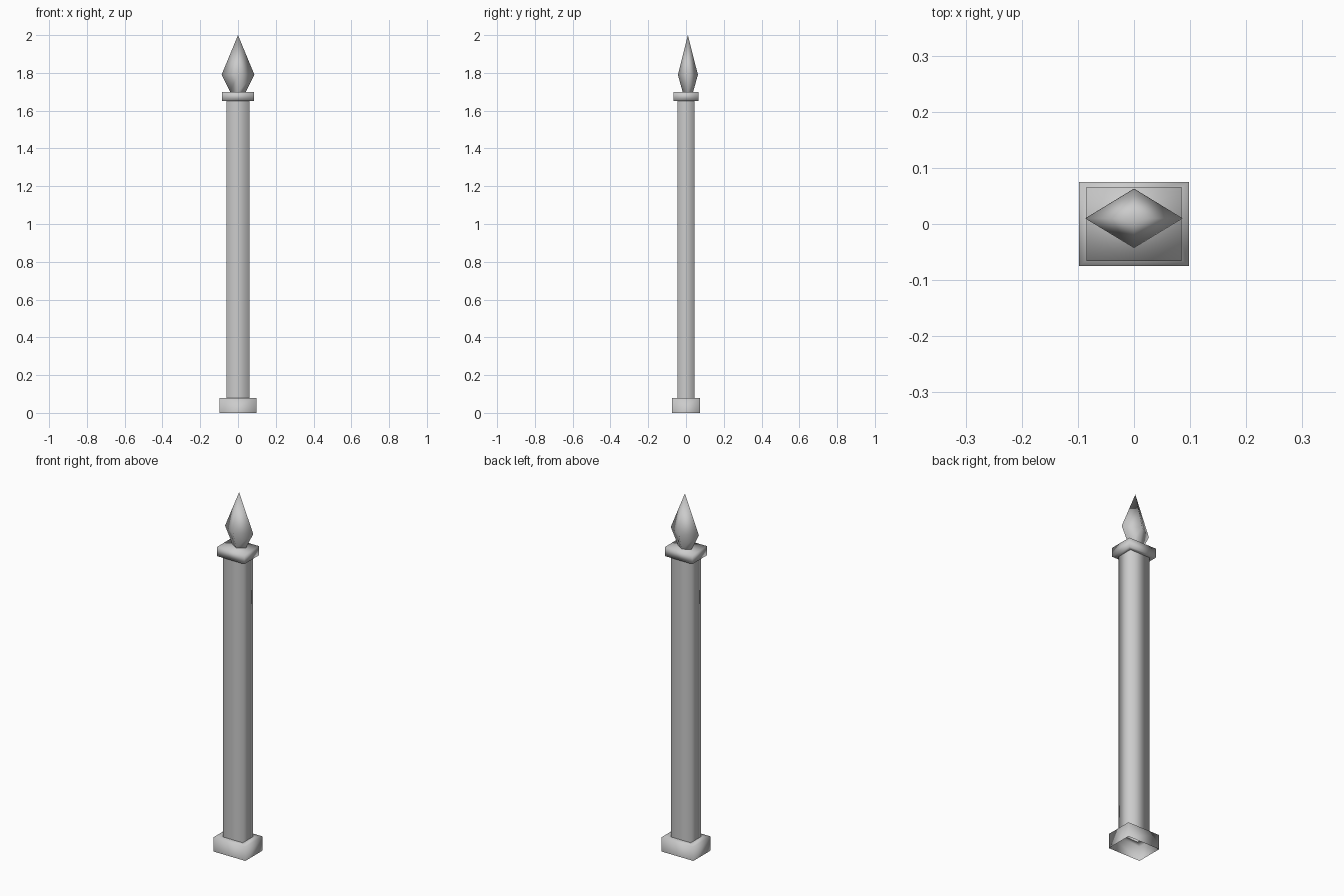
import bpy
import bmesh

cube = bpy.data.objects.get("Cube")
if cube:
    bpy.data.objects.remove(cube, do_unlink=True)

grey = bpy.data.materials.new("grey_metal")
grey.use_nodes = True
colour = (0.6, 0.6, 0.6, 1)
grey.diffuse_color = colour
grey.node_tree.nodes["Principled BSDF"].inputs["Base Color"].default_value = colour

RECTANGLE = [(-1, -1), (1, -1), (1, 1), (-1, 1)]
DIAMOND = [(0, -1), (1, 0), (0, 1), (-1, 0)]


def stack(name, outline, levels, y=0, close_top=False, tip=None):
    """Join four-sided rings, each given as (half width, half depth, height)."""
    bm = bmesh.new()
    rings = [[bm.verts.new((px * w, y + py * d, z)) for px, py in outline]
             for w, d, z in levels]
    for low, high in zip(rings, rings[1:]):
        for i in range(4):
            j = (i + 1) % 4
            bm.faces.new((low[i], low[j], high[j], high[i]))
    if close_top:
        bm.faces.new(rings[-1])
    if tip:
        apex = bm.verts.new((0, y, tip))
        for i in range(4):
            bm.faces.new((rings[-1][i], rings[-1][(i + 1) % 4], apex))
    for face in bm.faces:
        face.smooth = True
    mesh = bpy.data.meshes.new(name)
    bm.to_mesh(mesh)
    bm.free()
    mesh.materials.append(grey)
    obj = bpy.data.objects.new(name, mesh)
    bpy.context.collection.objects.link(obj)
    return obj


SHAFT = (0.061, 0.045)

# Hollow foot, open underneath, with a hole where the shaft enters
stack("base", RECTANGLE, [(0.098, 0.075, 0), (0.098, 0.075, 0.08), (*SHAFT, 0.08)])

# Open-ended post
stack("shaft", RECTANGLE, [(*SHAFT, 0.08), (*SHAFT, 1.65)])

# Collar under the spike
stack("collar", RECTANGLE,
      [(*SHAFT, 1.65), (0.085, 0.066, 1.65), (0.085, 0.066, 1.7)], close_top=True)

# Spearhead, set slightly towards the back
stack("spike", DIAMOND, [(0.042, 0.028, 1.7), (0.087, 0.053, 1.79)], y=0.01, tip=2)
